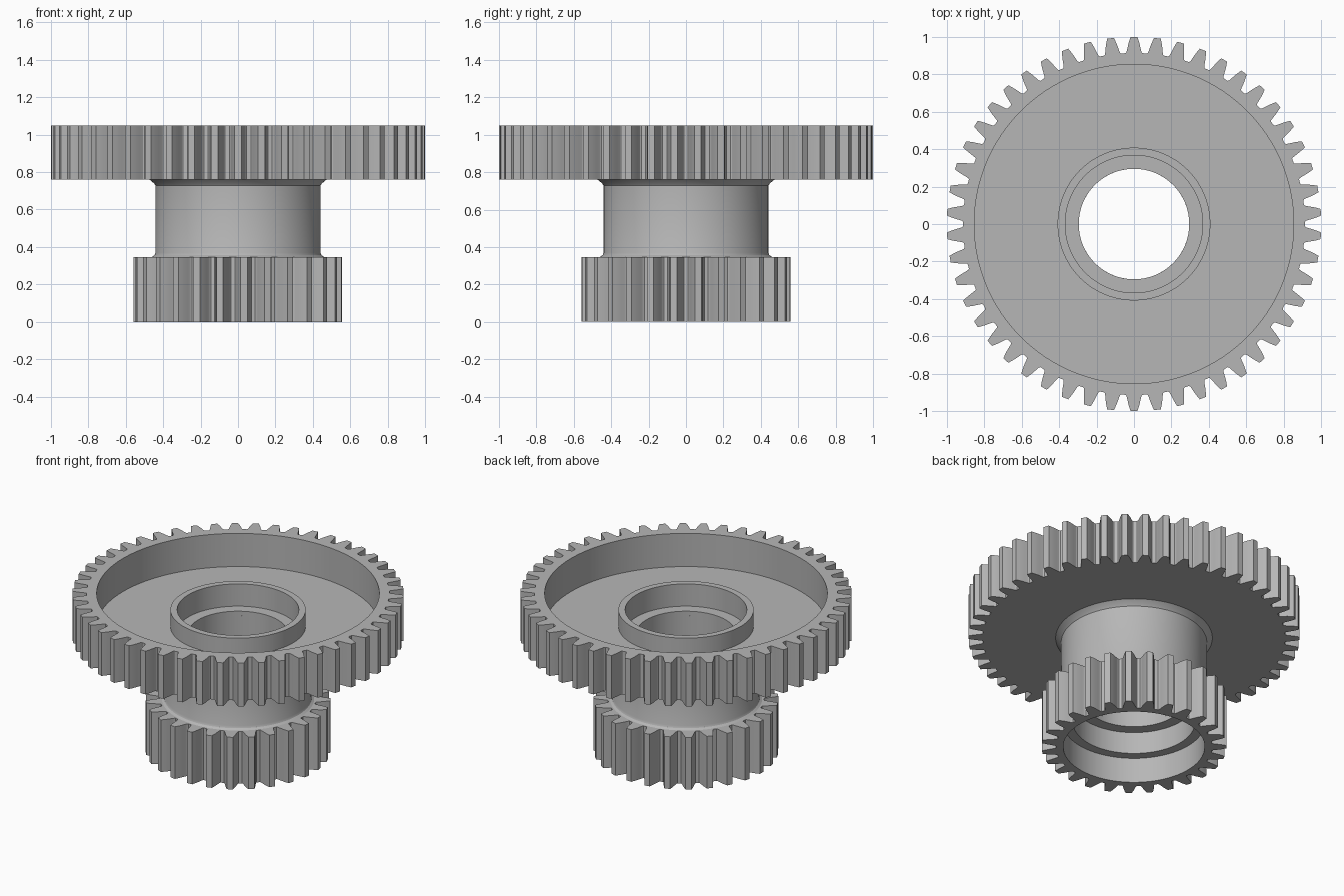
import bpy, bmesh
from math import cos, sin, pi, radians

default = bpy.data.objects.get("Cube")
if default:
    bpy.data.objects.remove(default, do_unlink=True)

MODULE = 2 / 52          # tooth size shared by both gears
BORE = 0.295             # through hole radius
SEAT = 0.367             # bearing seat radius
NECK = 0.44              # sleeve outer radius
SMALL_TOP, WEB_BOTTOM = 0.347, 0.76

steel = bpy.data.materials.new("steel_grey")
steel.use_nodes = True
colour = (0.47, 0.47, 0.47, 1)
steel.diffuse_color = colour
steel.node_tree.nodes["Principled BSDF"].inputs["Base Color"].default_value = colour


def tooth_outline(teeth, phase):
    """Polar points (angle, radius) round a gear, with one tooth centred on phase."""
    tip = (teeth + 2) * MODULE / 2
    pitch, root = tip - MODULE, tip - 2.25 * MODULE
    half_pitch = pi / teeth
    # one flank from the tip to the valley: (radius, half width)
    flank = [(tip, 0.018), (tip - 0.5 * MODULE, 0.0245), (pitch, 0.0302),
             (pitch - 0.5 * MODULE, 0.0345), (root + 0.4 * MODULE, 0.0375),
             (root + 0.12 * MODULE, 0.0405)]
    side = [(w / r, r) for r, w in flank]
    side.append((side[-1][0] + 0.3 * (half_pitch - side[-1][0]), root))
    tooth = [(-a, r) for a, r in reversed(side)] + side
    return [(phase + 2 * half_pitch * i + a, r) for i in range(teeth) for a, r in tooth]


def ring_solid(name, outline, sections):
    """Closed ring through (radius, z) sections; radius None follows the outline."""
    bm = bmesh.new()
    rings = []
    for radius, z in sections:
        rings.append([bm.verts.new(((radius or r) * cos(a), (radius or r) * sin(a), z))
                      for a, r in outline])
    n = len(outline)
    for k, lower in enumerate(rings):
        upper = rings[(k + 1) % len(rings)]
        for i in range(n):
            j = (i + 1) % n
            bm.faces.new((lower[i], lower[j], upper[j], upper[i]))
    bmesh.ops.recalc_face_normals(bm, faces=bm.faces)
    mesh = bpy.data.meshes.new(name)
    bm.to_mesh(mesh)
    bm.free()
    mesh.materials.append(steel)
    obj = bpy.data.objects.new(name, mesh)
    bpy.context.collection.objects.link(obj)
    bpy.ops.object.select_all(action='DESELECT')
    obj.select_set(True)
    bpy.context.view_layer.objects.active = obj
    bpy.ops.object.shade_smooth_by_angle(angle=radians(25))
    return obj


# Large gear: toothed rim, recessed web, raised collar and upper bearing seat
rim_top, web_top, collar_top, ledge = 1.048, 0.827, 0.938, 0.79
ring_solid("large_gear", tooth_outline(50, pi / 2), [
    (None, WEB_BOTTOM), (None, rim_top), (0.853, rim_top), (0.853, web_top),
    (0.408, web_top), (0.408, collar_top), (SEAT, collar_top), (SEAT, ledge),
    (BORE, ledge), (BORE, WEB_BOTTOM)])

# Small gear: teeth outside, stepped counterbore inside
step, seat_end = 0.167, 0.312
ring_solid("small_gear", tooth_outline(27, pi), [
    (None, 0), (None, SMALL_TOP), (BORE, SMALL_TOP), (BORE, seat_end),
    (SEAT, seat_end), (SEAT, step), (0.427, step), (0.427, 0)])

# Hub sleeve: plain neck flaring slightly into both gears
circle = [(2 * pi * i / 128, NECK) for i in range(128)]
ring_solid("hub_sleeve", circle, [
    (0.46, SMALL_TOP), (0.446, SMALL_TOP + 0.009), (NECK, SMALL_TOP + 0.022),
    (NECK, WEB_BOTTOM - 0.032), (0.45, WEB_BOTTOM - 0.019), (0.473, WEB_BOTTOM),
    (BORE, WEB_BOTTOM), (BORE, SMALL_TOP)])
